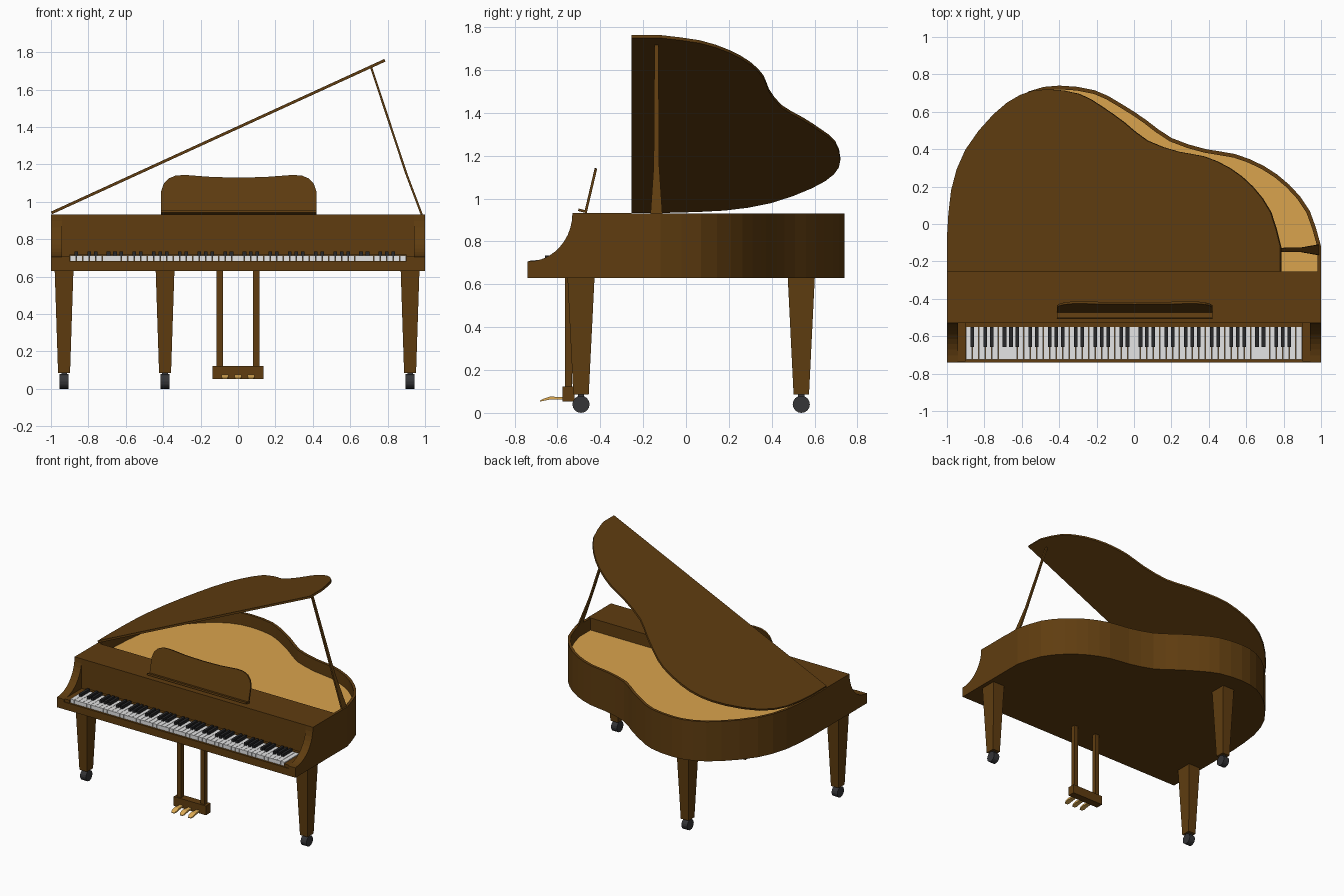
import bpy, bmesh, math
from mathutils import Vector

if "Cube" in bpy.data.objects:
    bpy.data.objects.remove(bpy.data.objects["Cube"])


def material(name, rgb):
    m = bpy.data.materials.new(name)
    m.diffuse_color = (*rgb, 1)
    m.use_nodes = True
    m.node_tree.nodes["Principled BSDF"].inputs["Base Color"].default_value = m.diffuse_color
    return m


WOOD = material("brown wood", (0.115, 0.046, 0.005))
BOARD = material("golden soundboard", (0.70, 0.37, 0.075))
BRASS = material("brass", (0.75, 0.42, 0.09))
WHITE = material("key white", (0.78, 0.78, 0.78))
BLACK = material("key black", (0.02, 0.02, 0.022))
RUBBER = material("castor grey", (0.035, 0.035, 0.038))


def build(name, verts, faces, mat):
    me = bpy.data.meshes.new(name)
    me.from_pydata([tuple(v) for v in verts], [], faces)
    bm = bmesh.new()
    bm.from_mesh(me)
    bmesh.ops.recalc_face_normals(bm, faces=bm.faces)
    bm.to_mesh(me)
    bm.free()
    me.materials.append(mat)
    ob = bpy.data.objects.new(name, me)
    bpy.context.collection.objects.link(ob)
    return ob


def loft(name, rings, mat, closed=False):
    """Skin a list of equal-length rings; cap the ends unless closed."""
    n, k = len(rings[0]), len(rings)
    verts = [v for r in rings for v in r]
    faces = []
    for j in range(k if closed else k - 1):
        a, b = j * n, (j + 1) % k * n
        faces += [(a + i, a + (i + 1) % n, b + (i + 1) % n, b + i) for i in range(n)]
    if not closed:
        faces += [tuple(range(n)), tuple(range((k - 1) * n, k * n))]
    return build(name, verts, faces, mat)


def prism(name, pts, lo, hi, place, mat):
    return loft(name, [[place(a, b, h) for a, b in pts] for h in (lo, hi)], mat)


def boxes(name, specs, mat):
    verts, faces = [], []
    for x0, x1, y0, y1, z0, z1 in specs:
        o = len(verts)
        verts += [(x, y, z) for z in (z0, z1) for x, y in ((x0, y0), (x1, y0), (x1, y1), (x0, y1))]
        faces += [tuple(o + i for i in f) for f in ((0, 1, 2, 3), (4, 5, 6, 7), (0, 1, 5, 4),
                                                    (1, 2, 6, 5), (2, 3, 7, 6), (3, 0, 4, 7))]
    return build(name, verts, faces, mat)


def rect(cx, cy, z, hx, hy):
    return [(cx + sx * hx, cy + sy * hy, z) for sx, sy in ((-1, -1), (1, -1), (1, 1), (-1, 1))]


def spline(pts, steps):
    """Catmull-Rom curve through the points."""
    p = [Vector(q) for q in pts]
    p = [2 * p[0] - p[1]] + p + [2 * p[-1] - p[-2]]
    out = []
    for a, b, c, d in zip(p, p[1:], p[2:], p[3:]):
        for s in range(steps):
            t = s / steps
            out.append(0.5 * (2 * b + (c - a) * t + (2 * a - 5 * b + 4 * c - d) * t * t
                              + (3 * b - a - 3 * c + d) * t ** 3))
    return out + [p[-2]]


flat = lambda a, b, h: (a, b, h)
side = lambda a, b, h: (h, a, b)

# Curved case outline, from the right end of the lid hinge round to the left
BACK = -0.255
curve = spline([(1, -0.12), (0.94, 0.07), (0.83, 0.21), (0.695, 0.31), (0.54, 0.374),
                (0.385, 0.40), (0.2, 0.46), (0.06, 0.56), (-0.075, 0.647), (-0.21, 0.715),
                (-0.4, 0.74), (-0.56, 0.71), (-0.72, 0.605), (-0.89, 0.41), (-0.975, 0.19),
                (-1, -0.07)], 2)
outer = [Vector((1, BACK))] + curve + [Vector((-1, BACK))]
inner = []
for i, p in enumerate(outer):
    t = (outer[min(i + 1, len(outer) - 1)] - outer[max(i - 1, 0)]).normalized()
    if i in (0, len(outer) - 1):
        t = Vector((0, 1 if i == 0 else -1))
    inner.append(p + 0.02 * Vector((-t.y, t.x)))

# Rim, bottom and soundboard
loft("case_rim", [[(*o, 0.63), (*o, 0.93), (*n, 0.93), (*n, 0.63)]
                  for o, n in zip(outer, inner)], WOOD)
prism("case_bottom", inner, 0.63, 0.66, flat, WOOD)
prism("soundboard", inner, 0.80, 0.84, flat, BOARD)

# Front section: fallboard block, keybed, cheeks and the strip behind the keys
boxes("front_block", [(-1, 1, -0.53, BACK, 0.63, 0.932)], WOOD)
boxes("keybed", [(-0.94, 0.94, -0.74, -0.53, 0.63, 0.685)], WOOD)
boxes("key_strip", [(-0.9, 0.9, -0.55, -0.53, 0.685, 0.718)], WOOD)
boxes("key_cheeks", [(s * 0.92 - 0.02, s * 0.92 + 0.02, -0.735, -0.53, 0.685, 0.708)
                     for s in (-1, 1)], WOOD)

# Side arms with a concave front
arm = [(-0.53, 0.63), (-0.74, 0.63), (-0.74, 0.705)]
for i in range(11):
    a = math.radians(90 * i / 10)
    arm.append((-0.735 + 0.205 * math.sin(a), 0.932 - 0.225 * math.cos(a)))
for tag, x in (("left", -1), ("right", 0.94)):
    prism(tag + "_arm", arm, x, x + 0.06, side, WOOD)

# Keyboard: 52 white and 36 black keys
W = 1.8 / 52
boxes("white_keys", [(-0.9 + i * W + 0.0012, -0.9 + (i + 1) * W - 0.0012, -0.725, -0.55, 0.68, 0.714)
                     for i in range(52)], WHITE)
boxes("black_keys", [(-0.9 + (i + 1) * W - 0.0095, -0.9 + (i + 1) * W + 0.0095, -0.657, -0.55, 0.70, 0.735)
                     for i in range(51) if i % 7 in (0, 2, 3, 5, 6)], BLACK)

# Raised lid, hinged on the left edge
A = math.radians(24.6)
lid = [((p.x + 1) * 0.98, BACK + (p.y - BACK) * 0.98) for p in outer]
prism("lid", lid, 0, 0.015,
      lambda u, y, w: (-0.994 + u * math.cos(A) - w * math.sin(A), y,
                       0.934 + u * math.sin(A) + w * math.cos(A)), WOOD)

# Lid prop
loft("lid_prop", [rect(x, -0.138, z, 0.006, h) for x, z, h in
                  ((0.985, 0.925, 0.028), (0.90, 1.15, 0.013), (0.71, 1.725, 0.009))], WOOD)

# Music desk: tilted plate and its ledge
half = [(0.415, 0), (0.415, 0.125), (0.402, 0.165), (0.375, 0.195), (0.335, 0.212),
        (0.28, 0.214), (0.14, 0.203), (0, 0.2)]
desk = half + [(-x, h) for x, h in half[-2::-1]]
T = math.atan2(0.05, 0.212)
tilt = lambda x, h, d: (0.004 + x, -0.475 + h * math.sin(T) + d * math.cos(T),
                        0.935 + h * math.cos(T) - d * math.sin(T))
prism("music_desk", desk, 0, 0.012, tilt, WOOD)
prism("music_desk_ledge", [(-0.415, 0), (0.415, 0), (0.415, 0.012), (-0.415, 0.012)],
      -0.03, 0.012, tilt, WOOD)

# Tapered legs on castors
wheel = [(0.04 * math.cos(i * math.pi / 8), 0.04 * math.sin(i * math.pi / 8)) for i in range(16)]
for tag, x, y in (("front_left", -0.93, -0.49), ("front_right", 0.92, -0.49), ("rear", -0.39, 0.538)):
    loft(tag + "_leg", [rect(x, y, 0.085, 0.032, 0.036), rect(x, y, 0.63, 0.05, 0.063)], WOOD)
    prism(tag + "_castor", [(y + a, 0.04 + b) for a, b in wheel], x - 0.024, x + 0.024, side, RUBBER)
    boxes(tag + "_castor_stem", [(x - 0.015, x + 0.015, y - 0.015, y + 0.015, 0.06, 0.09)], RUBBER)

# Pedal lyre: two posts, a box and three pedals
boxes("pedal_posts", [(s * 0.098 - 0.017, s * 0.098 + 0.017, -0.565, -0.532, 0.12, 0.635)
                      for s in (-1, 1)], WOOD)
boxes("pedal_box", [(-0.135, 0.135, -0.577, -0.52, 0.052, 0.122)], WOOD)
for tag, x in (("left", -0.07), ("middle", 0), ("right", 0.07)):
    loft(tag + "_pedal", [[(x - w, y, z), (x + w, y, z), (x + w, y, z + t), (x - w, y, z + t)]
                          for y, z, w, t in ((-0.57, 0.062, 0.012, 0.012), (-0.635, 0.062, 0.019, 0.014),
                                             (-0.665, 0.056, 0.019, 0.010), (-0.682, 0.053, 0.011, 0.005))],
         BRASS)
